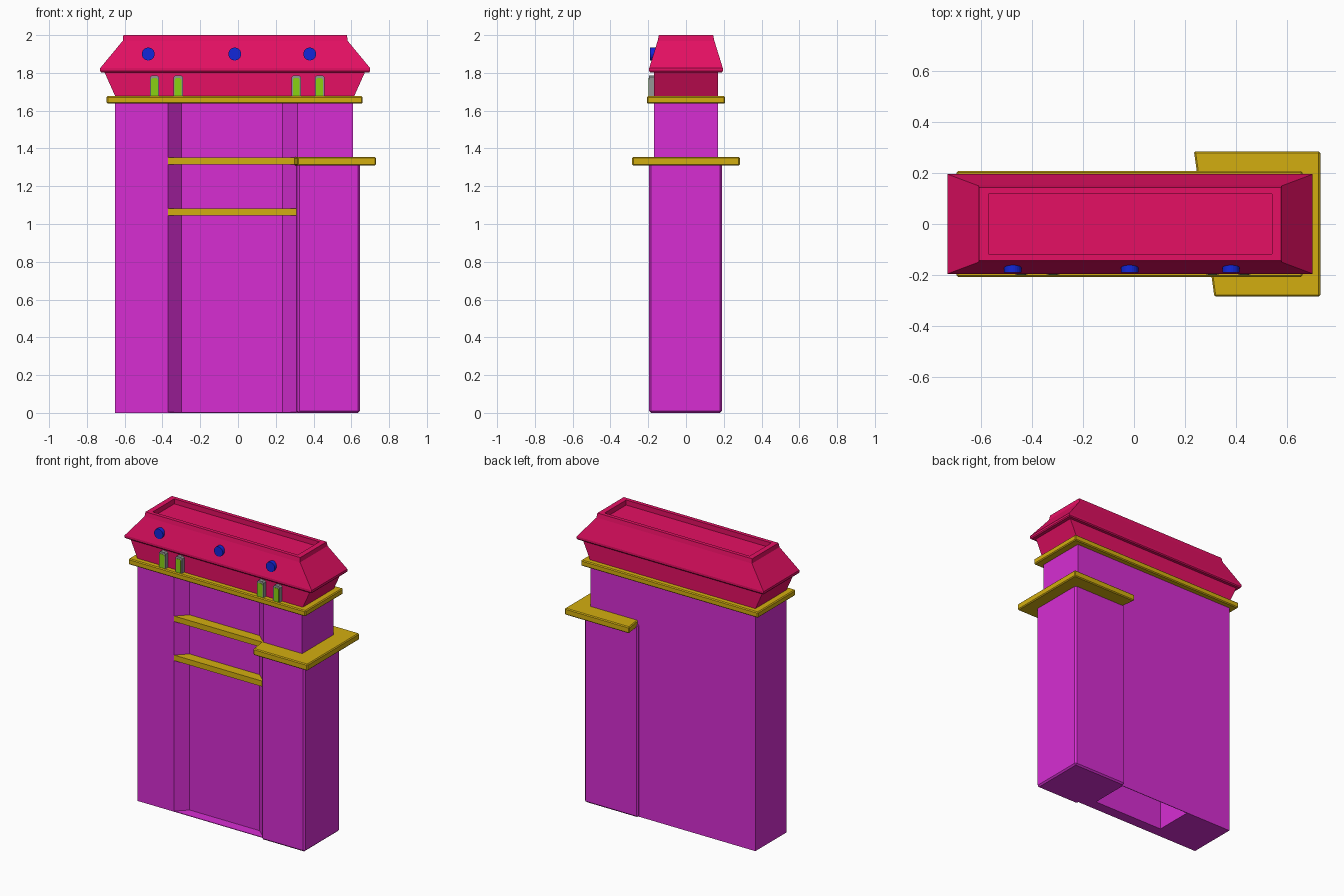
import bpy, bmesh, math

cube = bpy.data.objects.get("Cube")
if cube:
    bpy.data.objects.remove(cube, do_unlink=True)


def material(name, rgb):
    mat = bpy.data.materials.new(name)
    mat.use_nodes = True
    mat.diffuse_color = (*rgb, 1)
    mat.node_tree.nodes["Principled BSDF"].inputs["Base Color"].default_value = (*rgb, 1)
    return mat


MAGENTA = material("magenta wall", (0.68, 0.027, 0.65))
CRIMSON = material("crimson roof", (0.78, 0.005, 0.125))
GOLD = material("gold trim", (0.65, 0.42, 0.005))
BLUE = material("blue lamp", (0.006, 0.02, 0.70))
GREEN = material("green glass", (0.25, 0.65, 0.006))
GREY = material("grey frame", (0.30, 0.30, 0.30))


def loft(name, rings, mat, bevel=0):
    """Join equal-sized rings of 3D points and cap both ends."""
    bm = bmesh.new()
    rows = [[bm.verts.new(p) for p in ring] for ring in rings]
    n = len(rows[0])
    for low, high in zip(rows, rows[1:]):
        for i in range(n):
            j = (i + 1) % n
            bm.faces.new((low[i], low[j], high[j], high[i]))
    bm.faces.new(rows[0][::-1])
    bm.faces.new(rows[-1])
    bmesh.ops.recalc_face_normals(bm, faces=bm.faces)
    mesh = bpy.data.meshes.new(name)
    bm.to_mesh(mesh)
    bm.free()
    obj = bpy.data.objects.new(name, mesh)
    bpy.context.collection.objects.link(obj)
    mesh.materials.append(mat)
    if bevel:
        mod = obj.modifiers.new("edge bevel", "BEVEL")
        mod.width = bevel
        mod.segments = 1
    return obj


def prism(name, plan, z0, z1, mat, bevel=0):
    return loft(name, [[(x, y, z) for x, y in plan] for z in (z0, z1)], mat, bevel)


def rect(x0, x1, y0, y1):
    return [(x0, y0), (x1, y0), (x1, y1), (x0, y1)]


def stack(name, levels, mat):
    """Rectangular levels given as z, x0, x1, half depth."""
    return loft(name, [[(x, y, z) for x, y in rect(x0, x1, -d, d)]
                       for z, x0, x1, d in levels], mat)


# Main wall: two piers, a recessed front panel and a back panel, open below
FRONT, BACK, PANEL, TOP = -0.17, 0.17, -0.10, 1.64
recess = [(-0.37, FRONT), (0.315, FRONT), (0.235, PANEL), (-0.30, PANEL)]
prism("right_pier", [(-0.65, FRONT), recess[0], recess[3], (-0.30, BACK), (-0.65, BACK)],
      0, TOP, MAGENTA)
prism("left_pier", [recess[1], (0.61, FRONT), (0.61, BACK), (0.235, BACK), recess[2]],
      0, TOP, MAGENTA)
prism("front_panel", rect(-0.30, 0.235, PANEL, PANEL + 0.004), 0, TOP, MAGENTA)
prism("back_panel", rect(-0.30, 0.235, BACK - 0.004, BACK), 0, TOP, MAGENTA)
prism("recess_floor", recess, 0, 0.004, MAGENTA)

# Wider corner block with its wraparound ledge
prism("corner_block", [(0.315, -0.195), (0.645, -0.195), (0.645, 0.19), (0.235, 0.19)],
      0, 1.33, MAGENTA, 0.01)
prism("corner_ledge", [(0.315, -0.285), (0.73, -0.285), (0.73, 0.285), (0.235, 0.285)],
      1.31, 1.355, GOLD, 0.006)

# Ledges inside the recess
for name, z in (("lower_ledge", 1.045), ("upper_ledge", 1.315)):
    prism(name, recess, z, z + 0.038, GOLD)

# Gold cornice, flared parapet and hipped roof with a sunken top
prism("cornice", rect(-0.695, 0.66, -0.207, 0.207), 1.637, 1.677, GOLD, 0.006)
stack("parapet", [(1.67, -0.647, 0.612, 0.17), (1.81, -0.71, 0.675, 0.17)], CRIMSON)
stack("roof", [(1.803, -0.725, 0.695, 0.19), (1.81, -0.73, 0.70, 0.195),
               (1.825, -0.73, 0.70, 0.195), (1.97, -0.61, 0.58, 0.15),
               (2.0, -0.607, 0.577, 0.144), (2.0, -0.57, 0.54, 0.118),
               (1.965, -0.57, 0.54, 0.118)], CRIMSON)

# Round lamps on the front slope
for i, x in enumerate((-0.475, -0.017, 0.38)):
    circle = [(x + 0.034 * math.cos(a), 1.90 + 0.034 * math.sin(a))
              for a in (math.tau * k / 24 for k in range(24))]
    loft(f"roof_lamp_{i + 1}", [[(u, y, v) for u, v in circle] for y in (-0.19, -0.14)], BLUE)

# Small framed windows with clipped upper corners
def arch(x, w, z0, z1):
    c = w * 0.4
    return [(x - w, z0), (x + w, z0), (x + w, z1 - c), (x + w - c, z1),
            (x - w + c, z1), (x - w, z1 - c)]


for i, x in enumerate((-0.442, -0.317, 0.308, 0.432)):
    for part, shape, y, mat in (("frame", arch(x, 0.025, 1.67, 1.787), -0.197, GREY),
                                ("glass", arch(x, 0.018, 1.677, 1.772), -0.199, GREEN)):
        loft(f"window_{part}_{i + 1}", [[(u, d, v) for u, v in shape]
                                        for d in (y, -0.165 if part == "frame" else -0.195)], mat)
